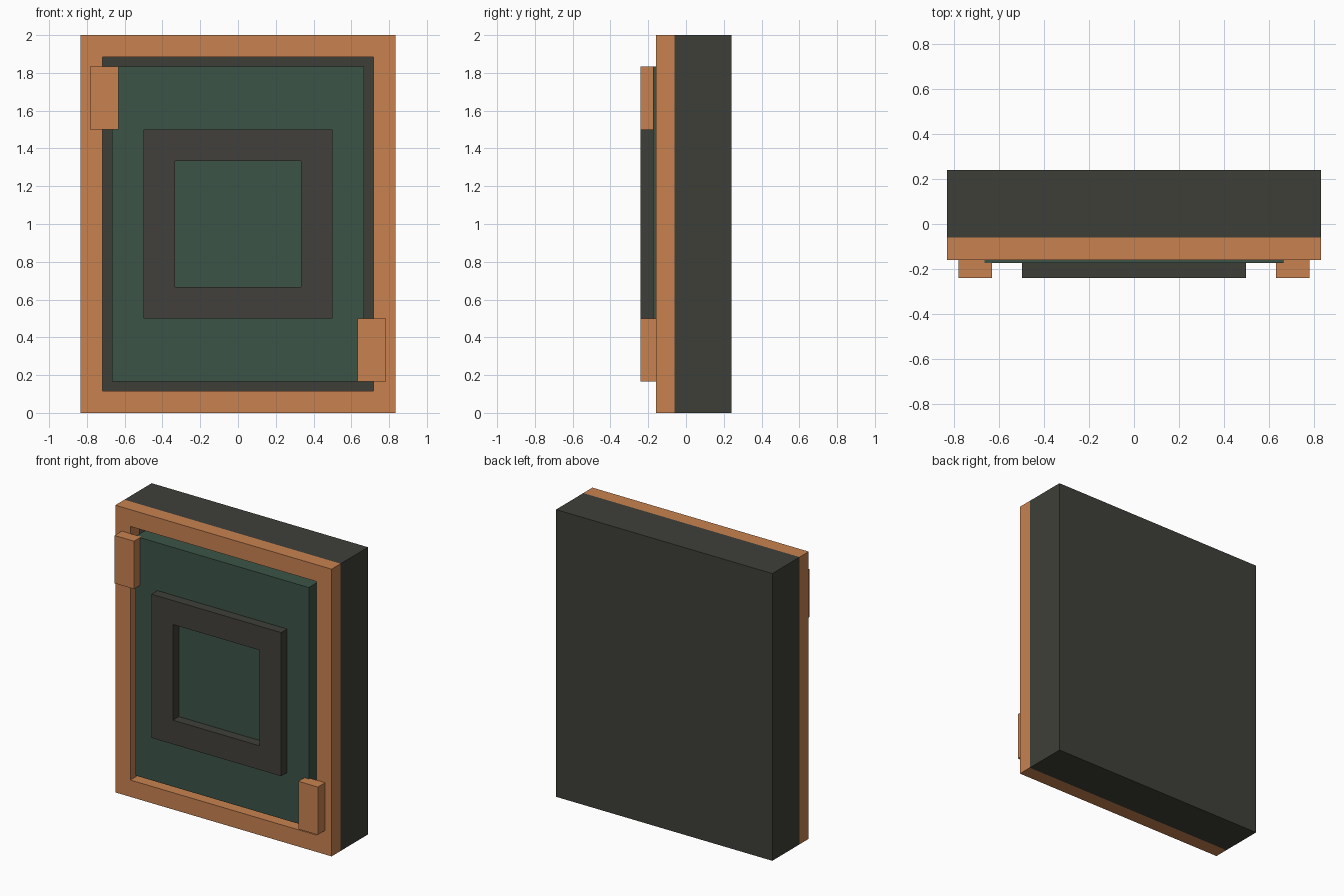
import bpy, bmesh

cube = bpy.data.objects.get("Cube")
if cube:
    bpy.data.objects.remove(cube, do_unlink=True)


def material(name, rgb):
    """Flat material from 0-255 sRGB, stored as linear."""
    lin = [((c / 255 + 0.055) / 1.055) ** 2.4 for c in rgb]
    m = bpy.data.materials.new(name)
    m.use_nodes = True
    m.diffuse_color = (*lin, 1)
    bsdf = m.node_tree.nodes["Principled BSDF"]
    bsdf.inputs["Base Color"].default_value = (*lin, 1)
    bsdf.inputs["Roughness"].default_value = 0.9
    return m


ORANGE = material("copper orange", (200, 130, 80))
GREEN = material("dark green", (60, 84, 71))
DARK = material("charcoal", (63, 63, 57))
WARM = material("warm charcoal", (66, 64, 59))


def finish(name, bm, *mats):
    bmesh.ops.recalc_face_normals(bm, faces=bm.faces[:])
    me = bpy.data.meshes.new(name)
    bm.to_mesh(me)
    bm.free()
    ob = bpy.data.objects.new(name, me)
    for m in mats:
        me.materials.append(m)
    bpy.context.collection.objects.link(ob)
    return ob


def box(name, x, y, z, mat):
    """Box from (min, max) ranges."""
    bm = bmesh.new()
    bmesh.ops.create_cube(bm, size=1)
    for v in bm.verts:
        v.co = [r[0] if c < 0 else r[1] for c, r in zip(v.co, (x, y, z))]
    return finish(name, bm, mat)


def frame(name, outer, inner, y, *mats):
    """Rectangular frame centred on z = 1; sizes are (half width, half height).
    A second material goes on the front faces."""
    bm = bmesh.new()
    corners = [(-1, -1), (1, -1), (1, 1), (-1, 1)]
    loops = [[bm.verts.new((sx * h[0], yy, 1 + sz * h[1])) for sx, sz in corners]
             for h, yy in ((outer, y[0]), (inner, y[0]), (inner, y[1]), (outer, y[1]))]
    for k in range(4):
        a, b = loops[k], loops[(k + 1) % 4]
        for i in range(4):
            j = (i + 1) % 4
            f = bm.faces.new((a[i], a[j], b[j], b[i]))
            if k == 0 and len(mats) > 1:
                f.material_index = 1
    return finish(name, bm, *mats)


# Deep backing block and the rim in front of it
W = 0.833
box("body", (-W, W), (-0.06, 0.24), (0, 2), DARK)
frame("front_rim", (W, 1), (0.717, 0.883), (-0.16, -0.06), ORANGE)

# Raised panel inside the rim, with a square ring on it
box("panel", (-0.667, 0.667), (-0.174, -0.06), (0.167, 1.833), GREEN)
frame("square_ring", (0.5, 0.5), (0.333, 0.333), (-0.24, -0.174), DARK, WARM)

# Clips on opposite corners
box("upper_right_clip", (-0.783, -0.633), (-0.24, -0.16), (1.5, 1.833), ORANGE)
box("lower_left_clip", (0.633, 0.783), (-0.24, -0.16), (0.167, 0.5), ORANGE)
